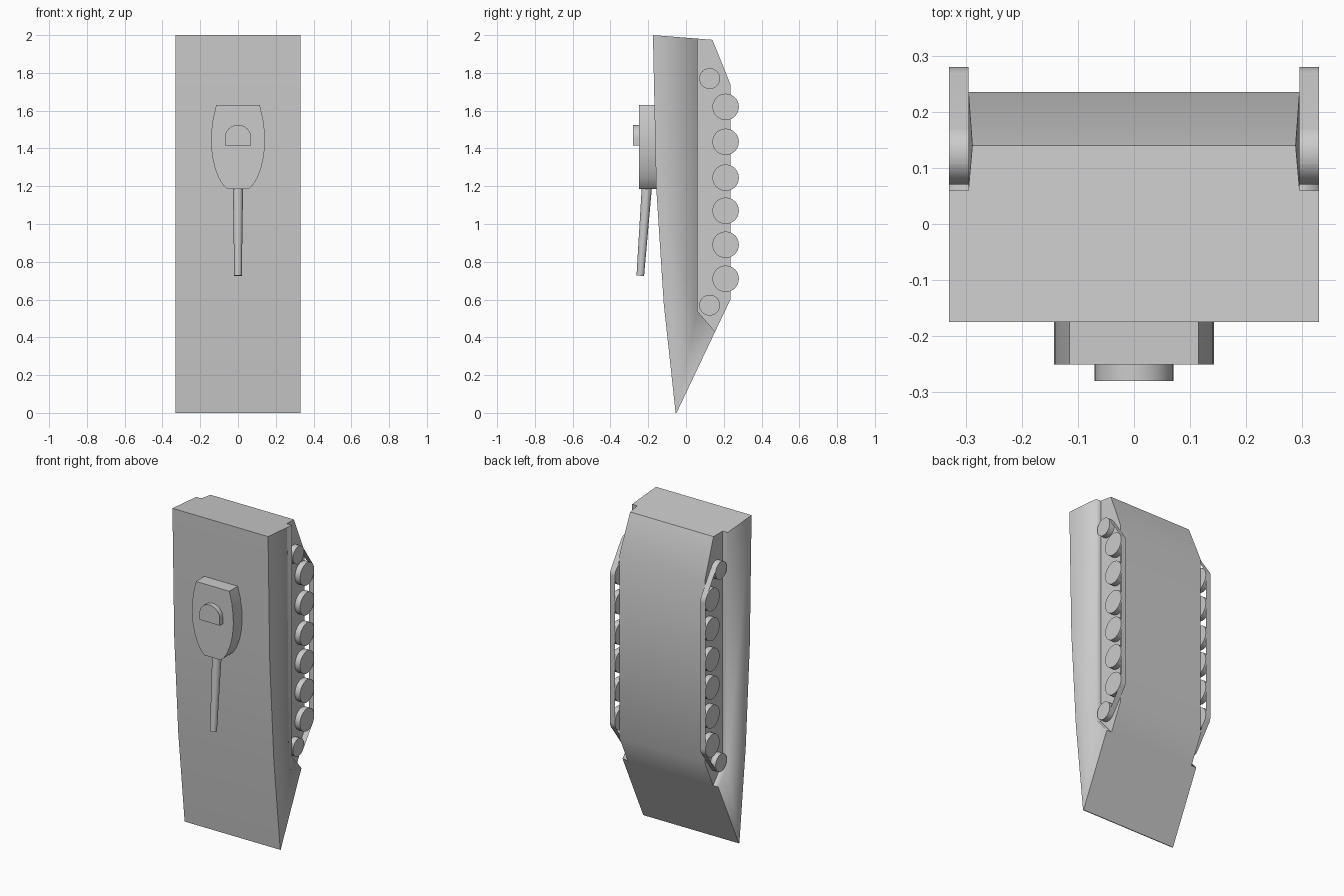
import bpy, bmesh
from math import pi, sin, cos, atan2
from mathutils import Vector

if "Cube" in bpy.data.objects:
    bpy.data.objects.remove(bpy.data.objects["Cube"])


def finish(name, bm, angle=0.52):
    bmesh.ops.recalc_face_normals(bm, faces=bm.faces)
    me = bpy.data.meshes.new(name)
    bm.to_mesh(me)
    bm.free()
    ob = bpy.data.objects.new(name, me)
    bpy.context.collection.objects.link(ob)
    bpy.ops.object.select_all(action='DESELECT')
    ob.select_set(True)
    bpy.context.view_layer.objects.active = ob
    bpy.ops.object.shade_smooth_by_angle(angle=angle)
    return ob


def prism(name, pts, offset, angle=0.52):
    """Extrude a closed 3D outline along an offset vector."""
    bm = bmesh.new()
    face = bm.faces.new([bm.verts.new(p) for p in pts])
    new = bmesh.ops.extrude_face_region(bm, geom=[face], use_keep_orig=True)
    bmesh.ops.translate(bm, vec=offset,
                        verts=[v for v in new['geom'] if isinstance(v, bmesh.types.BMVert)])
    return finish(name, bm, angle)


def side_prism(name, profile, x0, x1):
    return prism(name, [(x0, y, z) for y, z in profile], (x1 - x0, 0, 0))


def rod(name, a, b, r1, r2, sides=32):
    """Cylinder or cone between two points."""
    a, b = Vector(a), Vector(b)
    bm = bmesh.new()
    bmesh.ops.create_cone(bm, cap_ends=True, segments=sides, radius1=r1, radius2=r2,
                          depth=(b - a).length)
    bmesh.ops.rotate(bm, verts=bm.verts, matrix=(b - a).to_track_quat('Z', 'Y').to_matrix())
    bmesh.ops.translate(bm, verts=bm.verts, vec=(a + b) / 2)
    return finish(name, bm)


# Hull, standing on its nose, with a stepped pocket cut on each side for the wheels
hull = side_prism("hull", [(-.175, 2), (.14, 1.975), (.235, 1.74), (.235, .6),
                           (-.05, 0), (-.055, 0), (-.118, .58), (-.158, 1.2)], -.33, .33)
pocket = [(.06, 2.1), (.4, 2.1), (.4, .142), (.06, .54)]
for s in (-1, 1):
    cutter = side_prism("pocket_cutter", pocket, s * .295, s * .4)
    cutter.hide_render = True
    bpy.context.view_layer.objects.active = hull
    mod = hull.modifiers.new("pocket", 'BOOLEAN')
    mod.operation = 'DIFFERENCE'
    mod.solver = 'EXACT'
    mod.object = cutter
    bpy.ops.object.modifier_apply(modifier=mod.name)
    bpy.data.objects.remove(cutter)
# slight inward pinch at the upper rear corners
for v in hull.data.vertices:
    if v.co.z > 1.9 and v.co.y > .1:
        v.co.x *= .288 / .295

# Running gear: road wheels, end wheels and a thin track sheet around them
wheels = [(.125, 1.77, .055)] + [(.21, z, .07) for z in (1.62, 1.435, 1.245, 1.07, .89, .71)] \
    + [(.125, .57, .055)]


def arc(wheel, a0, a1, n=6):
    y, z, r = wheel
    return [(y + r * cos(a0 + (a1 - a0) * i / n), z + r * sin(a0 + (a1 - a0) * i / n))
            for i in range(n + 1)]


tilt = atan2(.085, .15)
path = arc(wheels[0], pi * .6, tilt) + arc(wheels[1], tilt, 0) \
    + arc(wheels[6], 0, -tilt) + arc(wheels[7], -tilt, -pi * .6)
for side, s in (("left", -1), ("right", 1)):
    for i, (y, z, r) in enumerate(wheels):
        kind = "end_wheel" if i in (0, 7) else "road_wheel"
        rod(f"{kind}_{side}_{i}", (s * .295, y, z), (s * .33, y, z), r, r)
    bm = bmesh.new()
    rows = [[bm.verts.new((s * x, y, z)) for x in (.295, .33)] for y, z in path]
    for p, q in zip(rows, rows[1:]):
        bm.faces.new((p[0], p[1], q[1], q[0]))
    finish(f"track_{side}", bm)

# Turret with curved cheeks
cheek = [(.115, 1.63), (.132, 1.56), (.141, 1.49), (.143, 1.43), (.137, 1.36),
         (.122, 1.295), (.1, 1.24), (.078, 1.205), (.055, 1.185)]
outline = cheek + [(-x, z) for x, z in reversed(cheek)]
prism("turret", [(x, -.25, z) for x, z in outline], (0, .1, 0))

# D-shaped hatch on the turret
hatch = [(-.07, 1.415)] + [(-.07 * cos(pi * i / 20), 1.455 + .07 * sin(pi * i / 20))
                           for i in range(21)] + [(.07, 1.415)]
prism("hatch", [(x, -.28, z) for x, z in hatch], (0, .035, 0))

# Gun barrel, slightly tapered and tilted
rod("gun_barrel", (0, -.207, 1.2), (0, -.242, .726), .027, .02)
